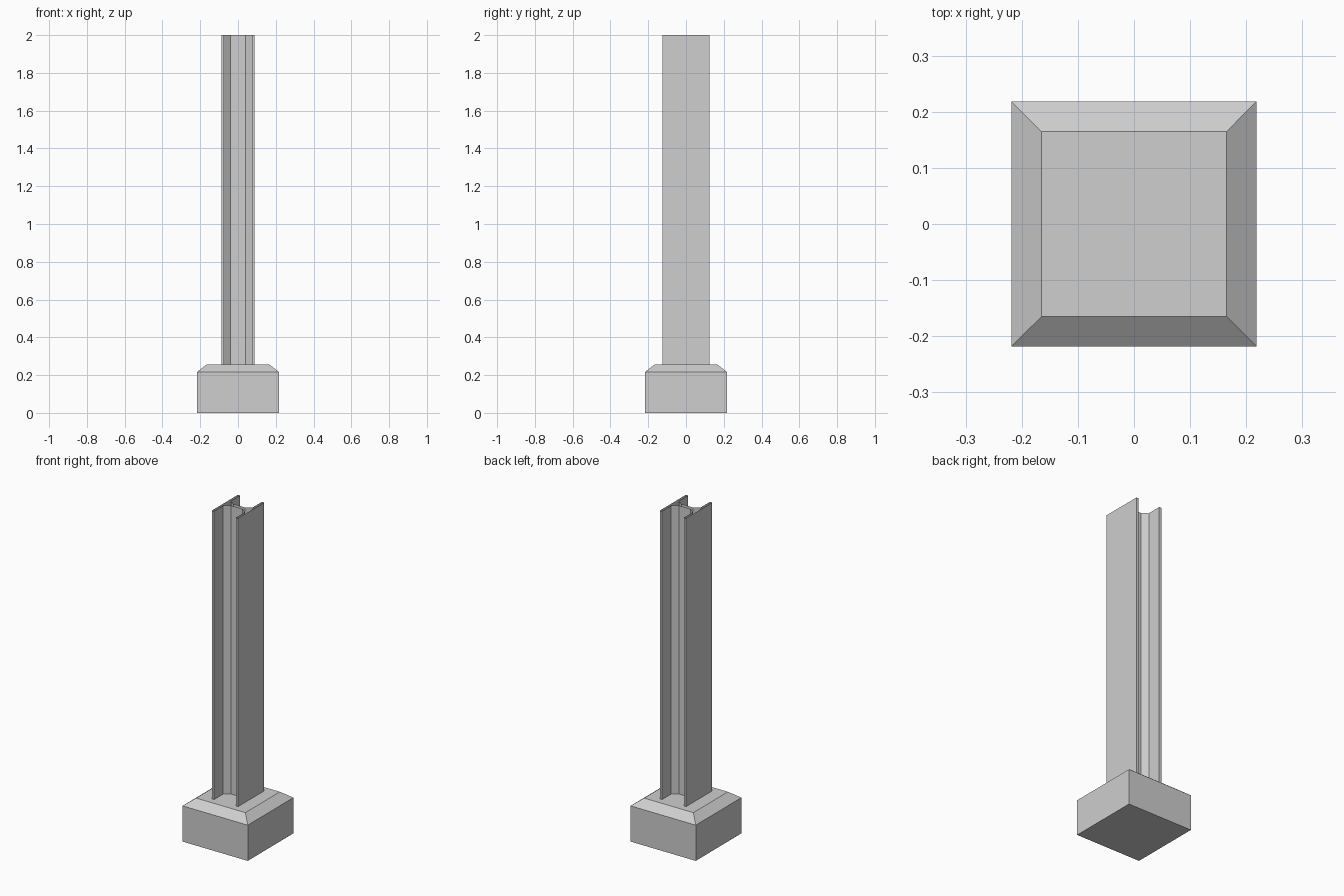
import bpy
import bmesh

cube = bpy.data.objects.get("Cube")
if cube:
    bpy.data.objects.remove(cube, do_unlink=True)

grey = bpy.data.materials.new("light_grey")
grey.use_nodes = True
grey.diffuse_color = (0.62, 0.62, 0.62, 1)
grey.node_tree.nodes["Principled BSDF"].inputs["Base Color"].default_value = (0.62, 0.62, 0.62, 1)


def loft(name, sections, cap_bottom, cap_top):
    """Join matching counter-clockwise outlines, given as (points, height)."""
    bm = bmesh.new()
    rings = [[bm.verts.new((x, y, z)) for x, y in pts] for pts, z in sections]
    for low, high in zip(rings, rings[1:]):
        for i in range(len(low)):
            j = (i + 1) % len(low)
            bm.faces.new((low[i], low[j], high[j], high[i]))
    if cap_bottom:
        bm.faces.new(rings[0][::-1])
    if cap_top:
        bm.faces.new(rings[-1])
    mesh = bpy.data.meshes.new(name)
    bm.to_mesh(mesh)
    bm.free()
    mesh.materials.append(grey)
    obj = bpy.data.objects.new(name, mesh)
    bpy.context.collection.objects.link(obj)
    return obj


def square(h):
    return [(-h, -h), (h, -h), (h, h), (-h, h)]


# Footing block with a bevelled top
BASE_TOP = 0.257
loft("footing", [(square(0.218), 0), (square(0.218), 0.216),
                 (square(0.165), BASE_TOP)], True, True)

# Hollow I-section column, open at its ends: one quarter outline mirrored
quarter = [(0.0875, 0.125), (0.073, 0.125), (0.073, 0.037), (0.039, 0.012)]
outline = (quarter
           + [(-x, y) for x, y in reversed(quarter)]
           + [(-x, -y) for x, y in quarter]
           + [(x, -y) for x, y in reversed(quarter)])
loft("column", [(outline, BASE_TOP), (outline, 2)], False, False)
